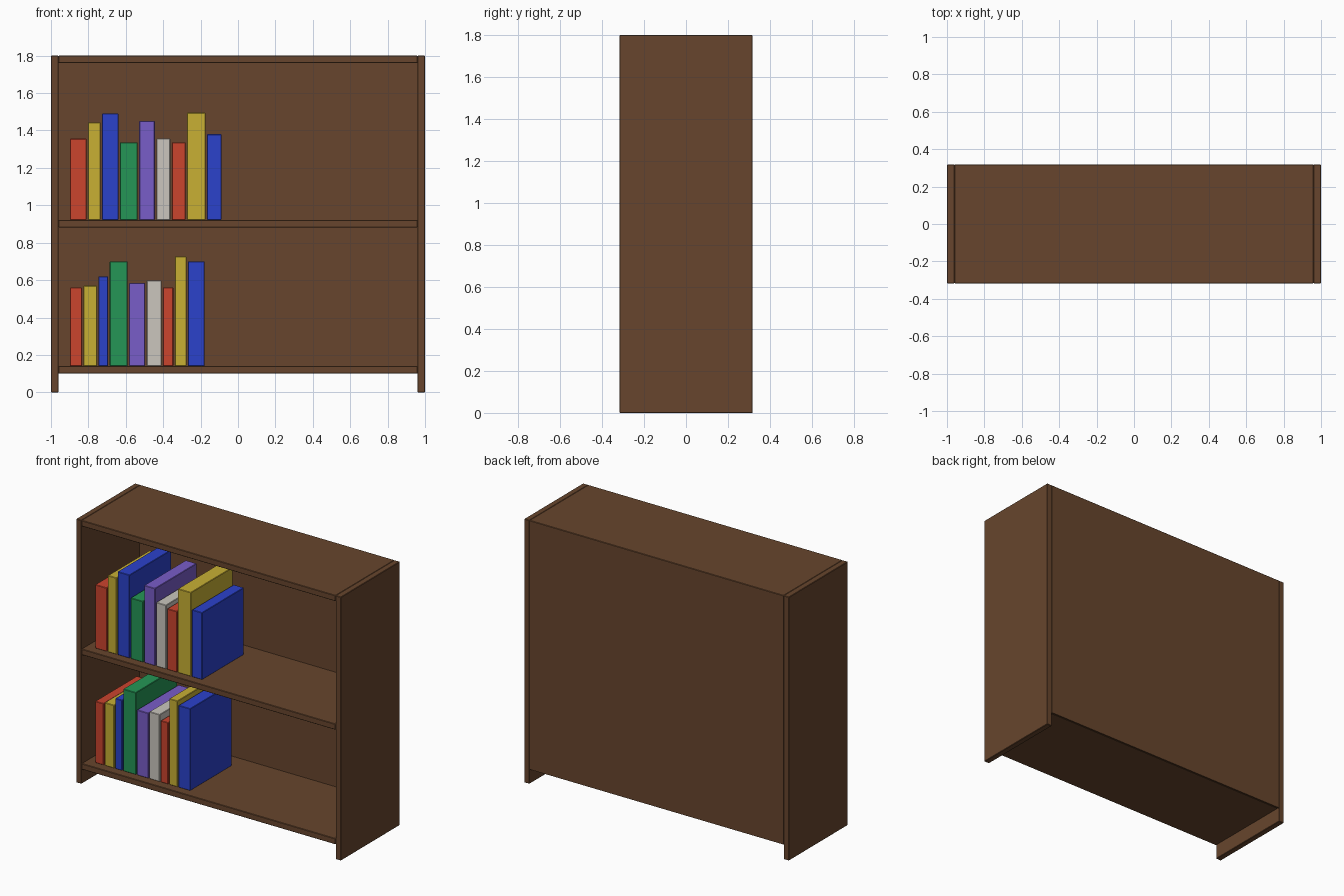
import bpy
import bmesh
from mathutils import Vector

default = bpy.data.objects.get("Cube")
if default:
    bpy.data.objects.remove(default, do_unlink=True)


def material(name, rgb):
    mat = bpy.data.materials.new(name)
    mat.use_nodes = True
    mat.diffuse_color = (*rgb, 1)
    mat.node_tree.nodes["Principled BSDF"].inputs["Base Color"].default_value = (*rgb, 1)
    return mat


wood = material("brown wood", (0.136, 0.06, 0.026))
red = material("red cover", (0.6, 0.058, 0.027))
yellow = material("yellow cover", (0.58, 0.434, 0.034))
blue = material("blue cover", (0.024, 0.054, 0.6))
green = material("green cover", (0.018, 0.305, 0.093))
purple = material("purple cover", (0.191, 0.109, 0.58))
pale = material("pale grey cover", (0.597, 0.565, 0.515))


def box(name, low, high, mat, bevel=0.0):
    """Axis-aligned box between two corners, with an optional edge bevel."""
    low, high = Vector(low), Vector(high)
    bm = bmesh.new()
    bmesh.ops.create_cube(bm, size=1)
    for v in bm.verts:
        v.co = (low + high) / 2 + v.co * (high - low)
    mesh = bpy.data.meshes.new(name)
    bm.to_mesh(mesh)
    bm.free()
    mesh.materials.append(mat)
    obj = bpy.data.objects.new(name, mesh)
    bpy.context.collection.objects.link(obj)
    if bevel:
        mod = obj.modifiers.new("soft edges", "BEVEL")
        mod.width = bevel
        mod.segments = 1
    return obj


HALF_DEPTH = 0.318
INNER = 0.96
HEIGHT = 1.8
BOARD = 0.04
BACK = 0.01
EDGE = 0.003

# Side panels reaching the floor
for side, sign in (("left", 1), ("right", -1)):
    x0, x1 = sorted((sign * INNER, sign))
    box(side + "_side_panel", (x0, -HALF_DEPTH, 0), (x1, HALF_DEPTH, HEIGHT), wood, EDGE)

# Horizontal boards
shelves = {"bottom_shelf": 0.10, "middle_shelf": 0.882, "top_board": HEIGHT - BOARD}
for name, z in shelves.items():
    back_y = HALF_DEPTH if name == "top_board" else HALF_DEPTH - BACK
    box(name, (-INNER, -HALF_DEPTH, z), (INNER, back_y, z + BOARD), wood, EDGE)

# Thin back panel
box("back_panel", (-INNER, HALF_DEPTH - BACK, 0.10), (INNER, HALF_DEPTH, HEIGHT - EDGE), wood)

# Books, as (thickness, height) from the right side inwards
covers = [red, yellow, blue, green, purple, pale, red, yellow, blue]
rows = {
    "upper": (0.922, [(0.088, 0.434), (0.066, 0.522), (0.09, 0.568),
                      (0.094, 0.415), (0.083, 0.528), (0.075, 0.436),
                      (0.073, 0.415), (0.099, 0.573), (0.077, 0.458)]),
    "lower": (0.14, [(0.064, 0.42), (0.072, 0.43), (0.052, 0.48),
                     (0.096, 0.56), (0.086, 0.445), (0.078, 0.458),
                     (0.056, 0.42), (0.062, 0.587), (0.089, 0.56)]),
}
for row, (z, books) in rows.items():
    x = -0.898
    for i, ((thick, tall), cover) in enumerate(zip(books, covers), 1):
        box(f"{row}_book_{i}", (x, -0.26, z), (x + thick, 0.19, z + tall), cover, EDGE)
        x += thick + 0.008
